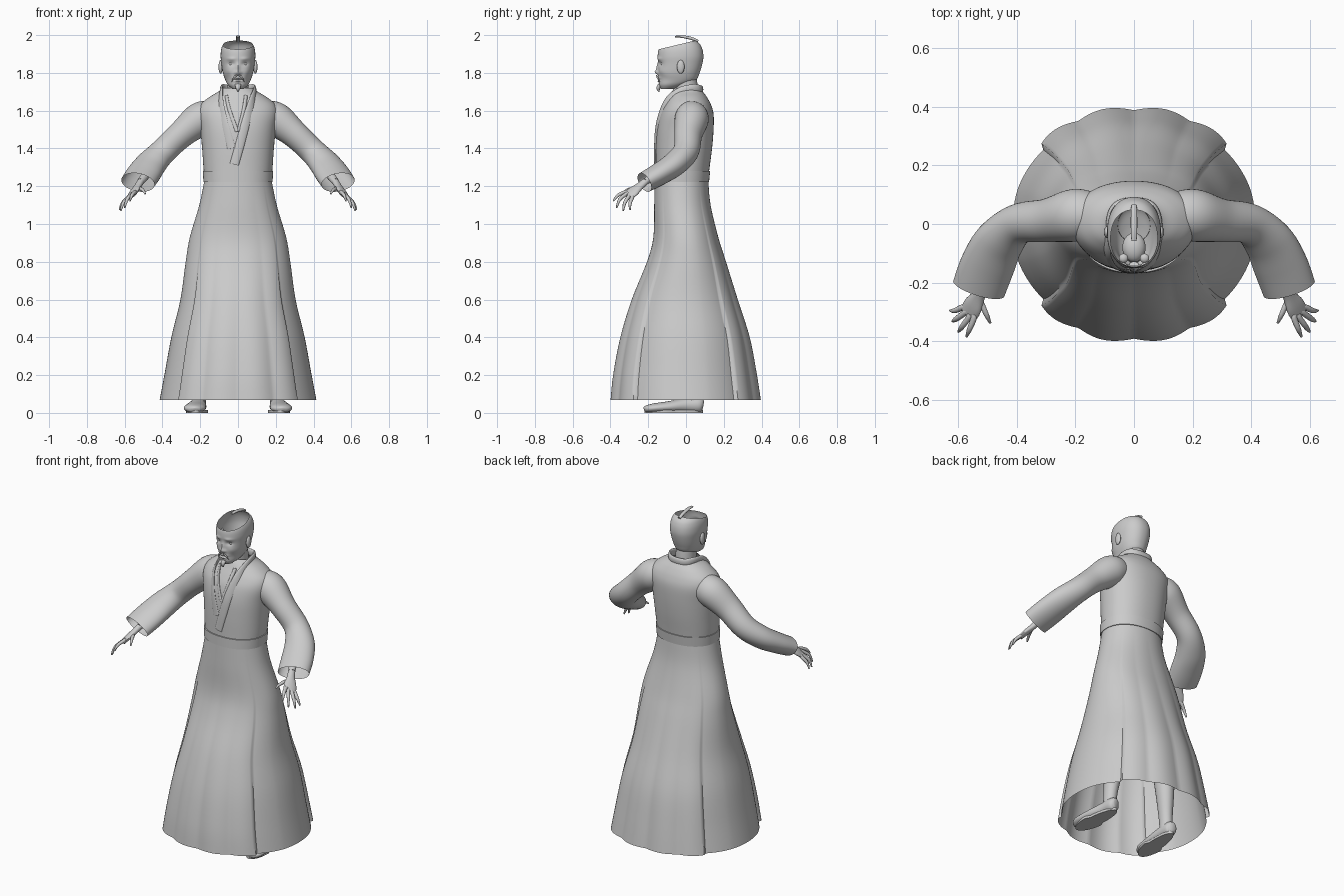
import bpy, bmesh, math
from mathutils import Vector

cube = bpy.data.objects.get("Cube")
if cube:
    bpy.data.objects.remove(cube, do_unlink=True)

grey = bpy.data.materials.new("plain_grey")
grey.use_nodes = True
COLOR = (0.6, 0.6, 0.6, 1)
grey.diffuse_color = COLOR
grey.node_tree.nodes["Principled BSDF"].inputs["Base Color"].default_value = COLOR


def smooth_rows(rows, steps):
    """Catmull-Rom interpolation of equal-length number rows."""
    out, last = [], len(rows) - 1
    for i in range(last):
        a, b, c, d = rows[max(i - 1, 0)], rows[i], rows[i + 1], rows[min(i + 2, last)]
        for k in range(steps):
            t = k / steps
            out.append([q + t * (r - p) / 2 + t * t * (p - 2.5 * q + 2 * r - s / 2)
                        + t ** 3 * (1.5 * (q - r) + (s - p) / 2)
                        for p, q, r, s in zip(a, b, c, d)])
    return out + [list(rows[-1])]


def finish(name, bm):
    bmesh.ops.recalc_face_normals(bm, faces=bm.faces)
    mesh = bpy.data.meshes.new(name)
    bm.to_mesh(mesh)
    bm.free()
    mesh.materials.append(grey)
    ob = bpy.data.objects.new(name, mesh)
    bpy.context.collection.objects.link(ob)
    bpy.ops.object.select_all(action='DESELECT')
    ob.select_set(True)
    bpy.context.view_layer.objects.active = ob
    bpy.ops.object.shade_smooth_by_angle(angle=math.radians(50))
    return ob


def loft(rings, caps=False):
    bm = bmesh.new()
    vs = [[bm.verts.new(p) for p in ring] for ring in rings]
    n = len(vs[0])
    for a, b in zip(vs, vs[1:]):
        for i in range(n):
            bm.faces.new((a[i], a[(i + 1) % n], b[(i + 1) % n], b[i]))
    if caps:
        bm.faces.new(vs[0])
        bm.faces.new(vs[-1])
    return bm


def power(v, e):
    return math.copysign(abs(v) ** (2 / e), v)


def body_ring(row, e=2.2, n=64, shape=None, grow=0.0):
    """Horizontal ring from (height, half width, front y, back y)."""
    z, w, yf, yb = row
    pts = []
    for i in range(n):
        a = math.tau * i / n
        k = 1 + (shape(a, z) if shape else 0)
        pts.append(((w + grow) * k * power(math.cos(a), e),
                    (yf + yb) / 2 + ((yb - yf) / 2 + grow) * k * power(math.sin(a), e), z))
    return pts


def sweep(name, rows, hint=None, side=1, n=16, steps=5, caps=True):
    """Elliptic tube through (x, y, z, radius u, radius v); no hint = lie on the body."""
    rows = smooth_rows(rows, steps)
    pos = [Vector((r[0] * side, r[1], r[2])) for r in rows]
    rings = []
    for i, (p, r) in enumerate(zip(pos, rows)):
        t = (pos[min(i + 1, len(pos) - 1)] - pos[max(i - 1, 0)]).normalized()
        if hint:
            h = Vector((hint[0] * side, hint[1], hint[2]))
        else:
            h = t.cross(Vector((p.x, p.y, 0)))
        u = (h - t * h.dot(t)).normalized()
        v = t.cross(u)
        rings.append([p + u * r[3] * math.cos(math.tau * k / n)
                      + v * r[4] * math.sin(math.tau * k / n) for k in range(n)])
    return finish(name, loft(rings, caps))


def ball(name, center, size):
    bm = bmesh.new()
    bmesh.ops.create_uvsphere(bm, u_segments=20, v_segments=14, radius=1)
    for v in bm.verts:
        v.co = Vector(c + s * k for c, s, k in zip(center, size, v.co))
    return finish(name, bm)


# Robe skirt: pleated front and back panels over smooth side panels
def pleats(a, z):
    low = min(1, (1.22 - z) / 1.0)
    panel = abs(math.sin(a))
    if panel > 0.66:
        return low * (0.035 * abs(math.cos(a * 7)) - 0.015) + 0.025 * low
    return -0.02 * low * max(0, panel - 0.3) / 0.36


skirt = [(1.23, .178, -.165, .118), (1.1, .205, -.168, .13), (.93, .255, -.172, .17),
         (.8, .277, -.205, .21), (.6, .305, -.283, .27), (.4, .353, -.34, .33),
         (.2, .39, -.375, .365), (.068, .415, -.388, .385)]
finish("robe_skirt", loft([body_ring(r, 2.1, 192, pleats) for r in smooth_rows(skirt, 5)]))

# Robe torso and sash
torso = smooth_rows([(1.22, .176, -.16, .115), (1.3, .183, -.16, .125), (1.4, .19, -.16, .138),
                     (1.5, .2, -.155, .146), (1.58, .212, -.138, .146), (1.63, .2, -.115, .133),
                     (1.67, .155, -.092, .112), (1.7, .105, -.076, .09), (1.72, .083, -.06, .078)], 5)
finish("robe_torso", loft([body_ring(r) for r in torso]))
sash = [(1.222, .179, -.163, .118), (1.28, .182, -.163, .124)]
finish("sash", loft([body_ring(sash[0], grow=-.004)]
                    + [body_ring(r, grow=.004) for r in sash]
                    + [body_ring(sash[1], grow=-.006)]))


def on_chest(x, z, wide, thick=.008):
    """Station resting on the front of the torso."""
    _, w, yf, yb = min(torso, key=lambda r: abs(r[0] - z))
    y = (yf + yb) / 2 - (yb - yf) / 2 * max(0, 1 - abs(x / w) ** 2.2) ** (1 / 2.2)
    return (x, y - .001, z, wide, thick)


# Collar: crossed bands that run round the back of the neck
neck_side = [(.088, -.035, 1.70, .022, .009), (.08, .04, 1.718, .022, .009)]
back = [(.04, .078, 1.712, .022, .009), (-.04, .078, 1.712, .022, .009)]
left_band = [on_chest(-.02, 1.315, .024), on_chest(.01, 1.42, .024),
             on_chest(.04, 1.53, .024), on_chest(.072, 1.64, .024)]
right_band = [on_chest(-.092, 1.64, .022, .005), on_chest(-.07, 1.53, .022, .005),
              on_chest(-.035, 1.4, .022, .005)]
mirrored = [(-x, y, z, u, v) for x, y, z, u, v in reversed(neck_side)]
sweep("collar", left_band + neck_side + back + mirrored + right_band)
sweep("inner_collar_right", [on_chest(-.062, 1.68, .01, .005), on_chest(-.045, 1.6, .01, .005),
                             on_chest(-.005, 1.49, .01, .005)])
sweep("inner_collar_left", [on_chest(.042, 1.68, .01, .007), on_chest(.03, 1.6, .01, .007),
                            on_chest(.002, 1.49, .01, .007)])

# Head: shaped shell, open at the tilted crown
FACE = [(.036, 1.848, .017, .01, .009), (.036, 1.874, .022, .008, -.005),
        (0, 1.825, .009, .024, -.01), (0, 1.803, .011, .011, -.014),
        (.014, 1.8, .008, .008, -.006), (0, 1.772, .022, .005, -.008),
        (0, 1.764, .022, .003, .006), (0, 1.756, .018, .005, -.007),
        (.05, 1.81, .018, .018, -.004), (.055, 1.77, .02, .02, .004)]
head = smooth_rows([(1.715, .03, -.133, -.06), (1.735, .052, -.142, .0), (1.76, .066, -.144, .052),
                    (1.8, .08, -.147, .072), (1.85, .088, -.147, .087), (1.89, .092, -.15, .092),
                    (1.93, .088, -.143, .085), (1.96, .073, -.115, .066), (1.985, .04, -.06, .02)], 8)
bm = loft([body_ring(r, 2.2, 96) for r in head])
for v in bm.verts:
    if v.co.y < -.05:
        x, z = v.co.x, v.co.z
        v.co.y += sum(d * math.exp(-((abs(x) - fx) / rx) ** 2 - ((z - fz) / rz) ** 2)
                      for fx, fz, rx, rz, d in FACE)
bmesh.ops.bisect_plane(bm, geom=bm.verts[:] + bm.edges[:] + bm.faces[:], clear_outer=True,
                       plane_co=(0, .06, 1.974), plane_no=(0, -.24, 1))
finish("head", bm)
sweep("neck", [(0, .005, 1.64, .06, .06), (0, .0, 1.72, .056, .062), (0, -.005, 1.78, .056, .06)],
      (1, 0, 0), n=32, caps=False)
ball("mouth_bag", (0, -.08, 1.79), (.04, .05, .03))
sweep("topknot", [(0, -.058, 1.992, .009, .004), (0, -.02, 1.992, .011, .007),
                  (0, .03, 1.982, .011, .008), (0, .064, 1.968, .009, .006)], (1, 0, 0))
sweep("goatee", [(0, -.138, 1.738, .016, .01), (0, -.147, 1.718, .012, .01),
                 (0, -.142, 1.7, .003, .003)], (1, 0, 0))

PALM = [(.515, -.215, 1.225, .02, .018), (.53, -.245, 1.2, .024, .017),
        (.55, -.28, 1.172, .037, .015), (.566, -.308, 1.148, .036, .012)]
FINGERS = {"index": ((.548, -.325, 1.168), (.562, -.36, 1.152), (.572, -.385, 1.122)),
           "middle": ((.566, -.322, 1.155), (.588, -.352, 1.128), (.6, -.368, 1.085)),
           "ring": ((.58, -.305, 1.143), (.608, -.325, 1.11), (.62, -.332, 1.07)),
           "little": ((.586, -.285, 1.138), (.612, -.296, 1.11), (.628, -.296, 1.075)),
           "thumb": ((.525, -.265, 1.19), (.504, -.31, 1.18), (.491, -.338, 1.16))}

for s, side in ((1, "left"), (-1, "right")):
    # Face parts
    ball(side + "_eye", (s * .036, -.117, 1.848), (.016, .016, .012))
    ball(side + "_ear", (s * .092, -.028, 1.832), (.011, .02, .036))
    sweep(side + "_moustache", [(.004, -.157, 1.786, .003, .003), (.02, -.152, 1.778, .005, .004),
                                (.034, -.14, 1.752, .002, .002)], (0, 0, 1), s, 8)
    # Wide sleeve, open at the cuff
    sweep(side + "_sleeve", [(.13, .035, 1.58, .07, .075), (.2, .03, 1.555, .09, .09),
                             (.3, .012, 1.475, .072, .075), (.395, .0, 1.385, .07, .068),
                             (.46, -.06, 1.318, .085, .065), (.5, -.14, 1.265, .093, .06),
                             (.53, -.22, 1.22, .092, .055)],
          (.8, .4, .2), s, 40, 6, False)
    # Hand
    sweep(side + "_forearm", [(.44, -.06, 1.32, .03, .03), (.515, -.215, 1.225, .02, .018)],
          (.8, .4, .2), s)
    sweep(side + "_palm", PALM, (.6, .6, -.3), s)
    for finger, joints in FINGERS.items():
        root, mid, tip = joints
        base = tuple((a + b * 2) / 3 for a, b in zip((.545, -.28, 1.175), root))
        sweep(side + "_" + finger, [base + (.01, .01), root + (.0105, .01), mid + (.009, .0085),
                                    tip + (.004, .004)], (.6, .6, -.3), s, 10)
    # Foot and lower leg
    sweep(side + "_foot", [(.205, .09, .04, .018, .025), (.207, .07, .042, .036, .041),
                           (.21, .0, .04, .042, .039), (.222, -.09, .031, .055, .031),
                           (.23, -.17, .025, .057, .025), (.23, -.21, .02, .036, .019),
                           (.23, -.222, .016, .01, .01)], (1, 0, 0), s, 24)
    sweep(side + "_leg", [(.205, .035, .04, .036, .04), (.2, .035, .13, .037, .042),
                          (.18, .045, .35, .055, .06), (.16, .02, .6, .06, .062)],
          (1, 0, 0), s, 24)
    # Shoe sole
    bm = bmesh.new()
    bmesh.ops.create_cone(bm, cap_ends=True, segments=32, radius1=1, radius2=1, depth=.014)
    for v in bm.verts:
        toe = v.co.y < 0
        v.co = Vector((s * (.215 - .012 * v.co.y) + v.co.x * (.06 if toe else .045),
                       -.066 + v.co.y * .155, v.co.z + .007))
    finish(side + "_sole", bm)
